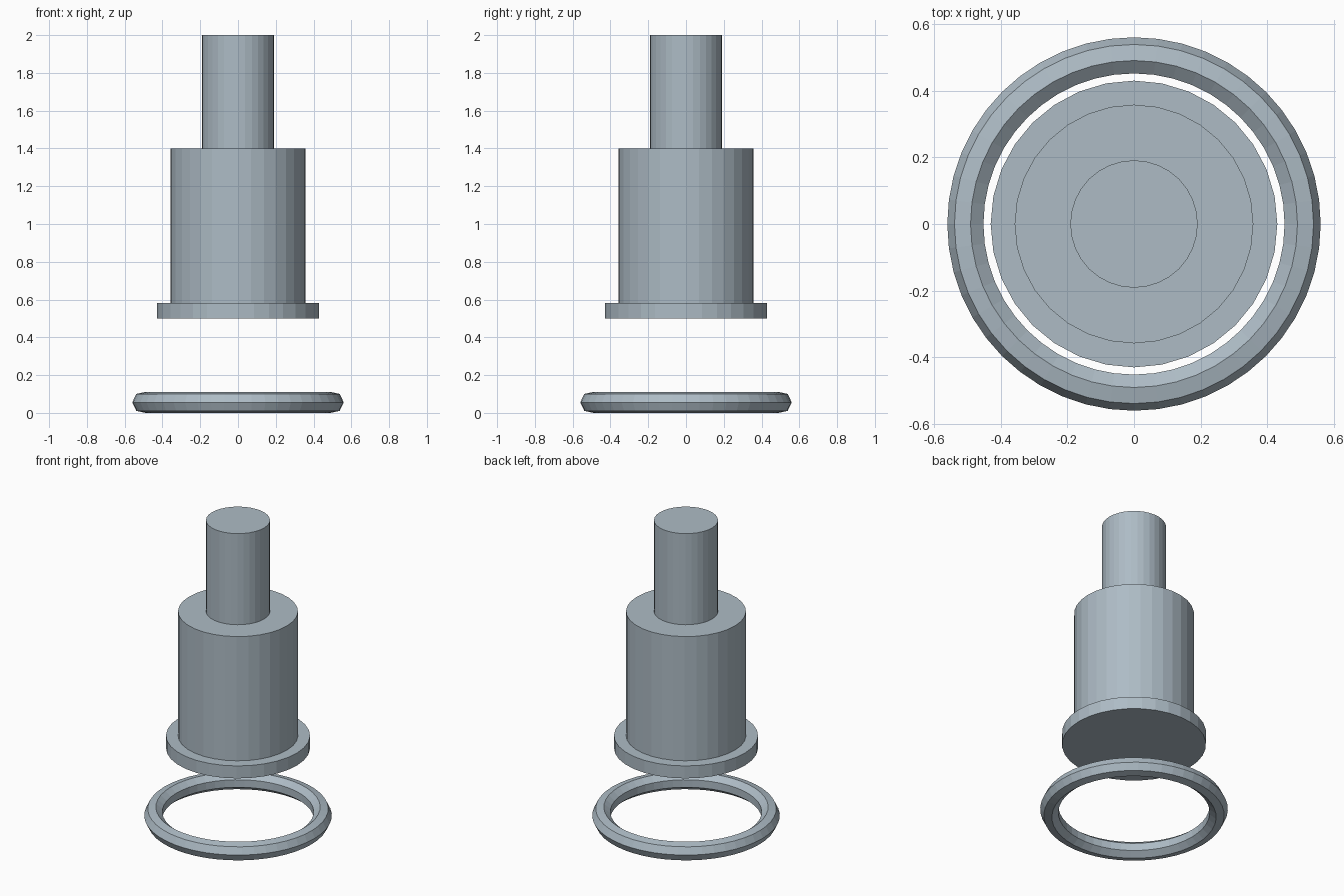
import bpy, bmesh
from math import cos, sin, pi

if "Cube" in bpy.data.objects:
    bpy.data.objects.remove(bpy.data.objects["Cube"])

steel = bpy.data.materials.new("blue grey steel")
steel.diffuse_color = (0.42, 0.50, 0.56, 1)
steel.use_nodes = True
steel.node_tree.nodes["Principled BSDF"].inputs["Base Color"].default_value = steel.diffuse_color


def finish(name, bm):
    bmesh.ops.recalc_face_normals(bm, faces=bm.faces)
    mesh = bpy.data.meshes.new(name)
    bm.to_mesh(mesh)
    bm.free()
    mesh.materials.append(steel)
    bpy.context.collection.objects.link(bpy.data.objects.new(name, mesh))


def lathe(name, profile, sides, closed=False):
    """Spin (radius, z) points about z; open profiles get flat end caps."""
    bm = bmesh.new()
    rings = [[bm.verts.new((r * cos(2 * pi * i / sides), r * sin(2 * pi * i / sides), z))
              for i in range(sides)] for r, z in profile]
    pairs = list(zip(rings, rings[1:]))
    if closed:
        pairs.append((rings[-1], rings[0]))
    else:
        bm.faces.new(rings[0])
        bm.faces.new(rings[-1])
    for a, b in pairs:
        for i in range(sides):
            j = (i + 1) % sides
            bm.faces.new((a[i], a[j], b[j], b[i]))
    finish(name, bm)


# Stepped plunger: flange, body and stem in one turned piece
lathe("plunger", [(0.43, 0.5), (0.43, 0.582), (0.358, 0.582),
                  (0.358, 1.4), (0.191, 1.4), (0.191, 2.0)], 32)

# Loose ring below, with a seven-sided section
R, r = 0.503, 0.057
lathe("seal_ring", [(R + r * cos(2 * pi * k / 7), 0.0556 + r * sin(2 * pi * k / 7))
                    for k in range(7)], 48, closed=True)
